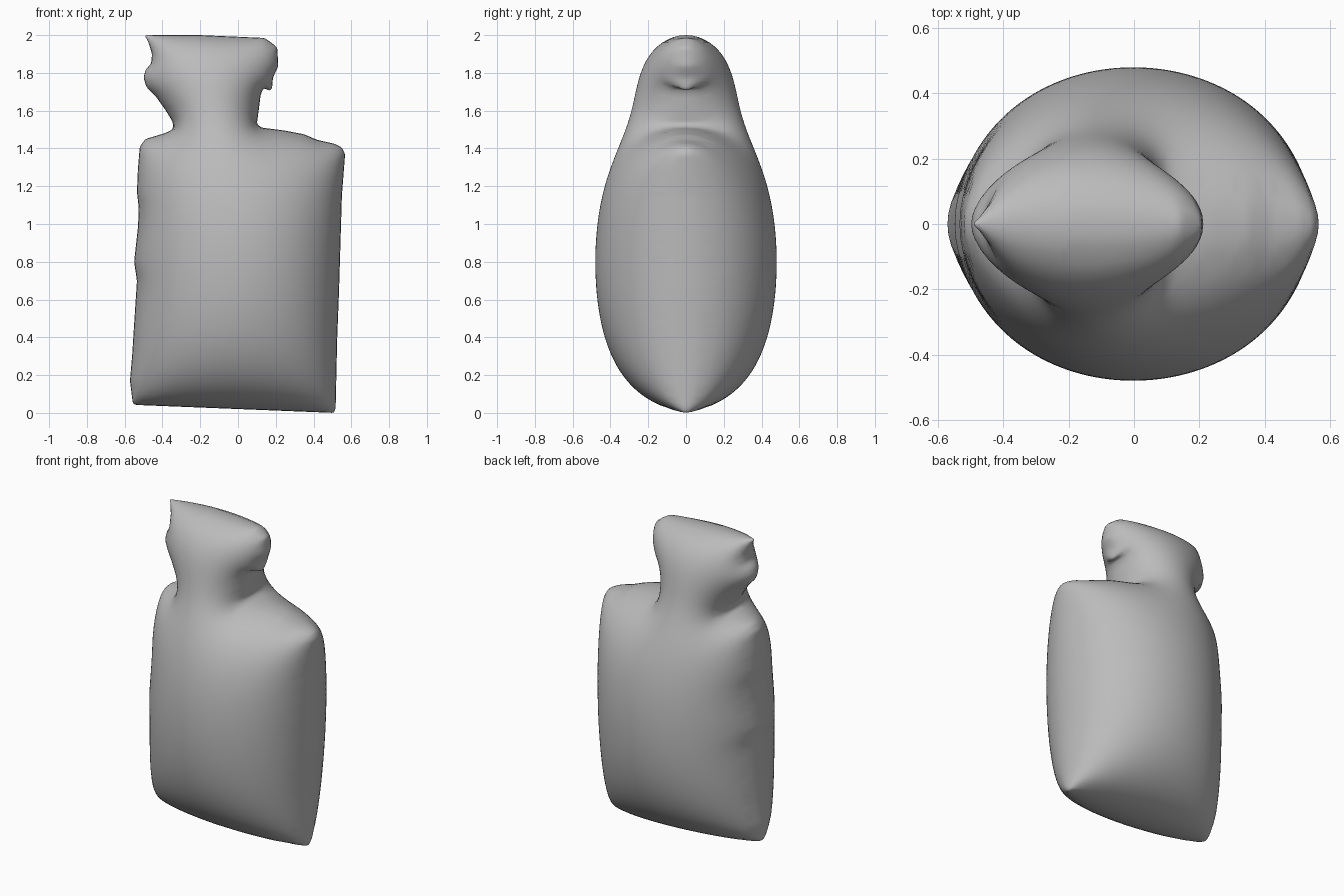
import bpy, bmesh, math
from mathutils import Vector
from mathutils.geometry import delaunay_2d_cdt
from mathutils.kdtree import KDTree

cube = bpy.data.objects.get("Cube")
if cube:
    bpy.data.objects.remove(cube, do_unlink=True)

HALF_DEPTH = 0.48
STEP = 0.02

# Outline of the bottle in the x-z plane, counter-clockwise from the top left
OUTLINE = [
    (-.495, 2), (-.475, 1.965), (-.455, 1.9), (-.46, 1.85), (-.49, 1.815),
    (-.5, 1.775), (-.485, 1.725), (-.435, 1.675), (-.385, 1.605),
    (-.345, 1.54), (-.345, 1.5), (-.39, 1.48), (-.49, 1.45), (-.52, 1.41),
    (-.53, 1.29), (-.535, 1.17), (-.525, 1.08), (-.53, .98), (-.55, .8),
    (-.535, .7), (-.55, .47), (-.56, .31), (-.572, .17), (-.557, .05),
    (-.54, .042), (.51, 0), (.517, .03), (.525, .39), (.535, .65),
    (.55, 1.15), (.567, 1.37), (.55, 1.405), (.51, 1.425), (.42, 1.445),
    (.35, 1.475), (.245, 1.495), (.125, 1.51), (.1, 1.53), (.11, 1.605),
    (.12, 1.685), (.135, 1.72), (.168, 1.705), (.18, 1.715), (.185, 1.775),
    (.213, 1.835), (.208, 1.935), (.17, 1.965), (.14, 1.985), (-.2, 2),
]


def resample(points, spacing):
    """Closed polyline with even short segments and slightly softened corners."""
    result = []
    for a, b in zip(points, points[1:] + points[:1]):
        a, b = Vector(a), Vector(b)
        count = max(1, round((b - a).length / spacing))
        result += [a.lerp(b, i / count) for i in range(count)]
    n = len(result)
    return [result[i] * 0.6 + (result[i - 1] + result[(i + 1) % n]) * 0.2
            for i in range(n)]


def inset(points, distance):
    """Ring of points moved towards the inside of the outline."""
    ring = []
    n = len(points)
    for i, p in enumerate(points):
        along = (points[(i + 1) % n] - points[i - 1]).normalized()
        ring.append(p + Vector((-along.y, along.x)) * distance)
    return ring


def inside(p, points):
    hit = False
    for a, b in zip(points, points[1:] + points[:1]):
        if (a.y > p.y) != (b.y > p.y):
            if p.x < a.x + (p.y - a.y) * (b.x - a.x) / (b.y - a.y):
                hit = not hit
    return hit


def fill_points(points):
    """Staggered grid of points well inside the outline."""
    tree = KDTree(len(points))
    for i, p in enumerate(points):
        tree.insert((p.x, p.y, 0), i)
    tree.balance()
    found = []
    for row in range(int(2 / STEP) + 2):
        for col in range(-32, 32):
            p = Vector(((col + row % 2 / 2) * STEP, row * STEP))
            if inside(p, points) and tree.find((p.x, p.y, 0))[2] > STEP:
                found.append(p)
    return found


def inflate(bm):
    """Puff the flat sheet like a cushion, keeping its border in place."""
    weights = [{} for _ in bm.verts]
    area = [0.0] * len(bm.verts)
    for face in bm.faces:
        size = face.calc_area()
        for loop in face.loops:
            a = loop.link_loop_next.vert
            b = loop.link_loop_prev.vert
            u, v = a.co - loop.vert.co, b.co - loop.vert.co
            w = u.dot(v) / max(u.cross(v).length, 1e-9) / 2
            weights[a.index][b.index] = weights[a.index].get(b.index, 0) + w
            weights[b.index][a.index] = weights[b.index].get(a.index, 0) + w
            area[loop.vert.index] += size / 3
    free = [(v.index, list(weights[v.index].items()),
             sum(weights[v.index].values()))
            for v in bm.verts if not v.is_boundary and v.link_faces]
    height = [0.0] * len(bm.verts)
    for _ in range(350):
        for i, links, total in free:
            target = (2 * area[i] + sum(w * height[j] for j, w in links)) / total
            height[i] += 1.88 * (target - height[i])
    scale = HALF_DEPTH / math.sqrt(max(height))
    for v in bm.verts:
        v.co.y = -scale * math.sqrt(max(height[v.index], 0))


# Flat front sheet
border = resample(OUTLINE, 0.0125)
points = border + inset(border, 0.003) + inset(border, 0.01) + fill_points(border)
flat, _, triangles, *_ = delaunay_2d_cdt(
    points, [], [list(range(len(border)))], 1, 1e-6)
bm = bmesh.new()
verts = [bm.verts.new((p.x, 0, p.y)) for p in flat]
for tri in triangles:
    bm.faces.new([verts[i] for i in tri])
bmesh.ops.delete(bm, geom=[v for v in bm.verts if not v.link_faces], context='VERTS')
bm.verts.index_update()
bm.normal_update()
for face in bm.faces:
    if face.normal.y > 0:
        face.normal_flip()
    face.smooth = True
inflate(bm)

# Back half is the mirrored front half
copy = bmesh.ops.duplicate(bm, geom=bm.verts[:] + bm.edges[:] + bm.faces[:])["geom"]
for item in copy:
    if isinstance(item, bmesh.types.BMVert):
        item.co.y = -item.co.y
bmesh.ops.reverse_faces(bm, faces=[f for f in copy if isinstance(f, bmesh.types.BMFace)])
bmesh.ops.remove_doubles(bm, verts=bm.verts[:], dist=1e-5)
mesh = bpy.data.meshes.new("inflated_bottle")
bm.to_mesh(mesh)
bm.free()

# Plain grey material
grey = bpy.data.materials.new("plain grey")
grey.use_nodes = True
colour = (0.5, 0.5, 0.5, 1)
grey.diffuse_color = colour
grey.node_tree.nodes["Principled BSDF"].inputs["Base Color"].default_value = colour
mesh.materials.append(grey)

bottle = bpy.data.objects.new("inflated_bottle", mesh)
bpy.context.collection.objects.link(bottle)
